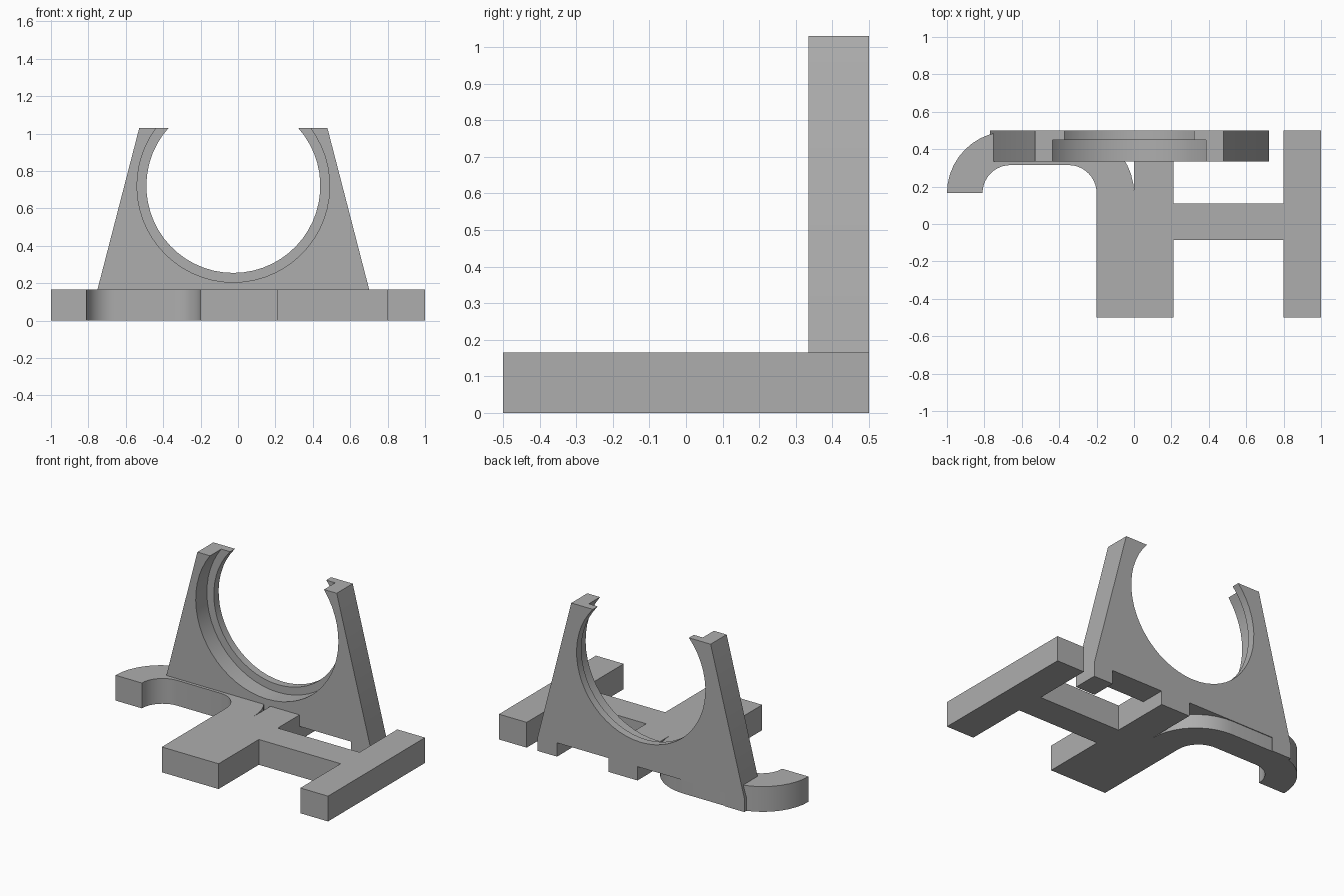
import bpy
import bmesh
from math import sin, cos, radians, acos, asin, degrees
from mathutils import Vector

cube = bpy.data.objects.get("Cube")
if cube:
    bpy.data.objects.remove(cube, do_unlink=True)

grey = bpy.data.materials.new("plain grey")
grey.use_nodes = True
colour = (0.42, 0.42, 0.42, 1)
grey.diffuse_color = colour
grey.node_tree.nodes["Principled BSDF"].inputs["Base Color"].default_value = colour


def arc(cx, cy, r, start, end, steps=10):
    angles = [radians(start + (end - start) * i / steps) for i in range(steps + 1)]
    return [(cx + r * cos(a), cy + r * sin(a)) for a in angles]


def prism(name, outline, place, depth):
    """Extrude a flat outline, placed in space by a function, along a vector."""
    bm = bmesh.new()
    face = bm.faces.new([bm.verts.new(place(u, v)) for u, v in outline])
    grown = bmesh.ops.extrude_face_region(bm, geom=[face], use_keep_orig=True)
    moved = [g for g in grown["geom"] if isinstance(g, bmesh.types.BMVert)]
    bmesh.ops.translate(bm, vec=Vector(depth), verts=moved)
    bmesh.ops.recalc_face_normals(bm, faces=bm.faces)
    mesh = bpy.data.meshes.new(name)
    bm.to_mesh(mesh)
    bm.free()
    mesh.materials.append(grey)
    ob = bpy.data.objects.new(name, mesh)
    bpy.context.collection.objects.link(ob)
    bpy.ops.object.select_all(action="DESELECT")
    ob.select_set(True)
    bpy.context.view_layer.objects.active = ob
    bpy.ops.object.shade_smooth_by_angle(angle=radians(30))
    return ob


BASE_H = 0.165


def base_part(name, outline):
    prism(name, outline, lambda x, y: (x, y, 0), (0, 0, BASE_H))


def rect(x0, x1, y0, y1):
    return [(x0, y0), (x1, y0), (x1, y1), (x0, y1)]


# Flat base: stem with curved hook, crossbar and side rail
stem = [(-0.2, -0.5), (0.21, -0.5), (0.21, 0.5), (0, 0.5)]
hook_outer = arc(-0.33, BASE_H, 0.33, 0, 90) + arc(-0.67, BASE_H, 0.33, 90, 180)
hook_inner = arc(-0.66, BASE_H, 0.15, 180, 90) + arc(-0.35, BASE_H, 0.15, 90, 0)
base_part("stem_and_hook", stem + hook_outer + hook_inner)
base_part("crossbar", rect(0.21, 0.8, -0.085, 0.11))
base_part("side_rail", rect(0.8, 1.0, -0.5, 0.5))

# Upright holder: tapered plate on two feet with an open round seat
MID, TOP, CENTRE_Z = -0.025, 1.03, 0.72
FOOT_Z, HALF_BASE, HALF_TOP, FOOT_W = 0.09, 0.746, 0.503, 0.14


def holder_layer(name, radius, y0, y1):
    lift = degrees(asin((TOP - CENTRE_Z) / radius))
    seat = arc(MID, CENTRE_Z, radius, 180 - lift, 360 + lift, 40)
    inner = HALF_BASE - FOOT_W
    right = [(HALF_TOP, TOP), (HALF_BASE, FOOT_Z), (HALF_BASE, 0), (inner, 0), (inner, FOOT_Z)]
    left = [(-x, z) for x, z in reversed(right)]
    outline = seat + [(MID + x, z) for x, z in right + left]
    prism(name, outline, lambda x, z: (x, y0, z), (0, y1 - y0, 0))


holder_layer("holder_front", 0.515, 0.335, 0.45)
holder_layer("holder_back_lip", 0.465, 0.45, 0.5)
